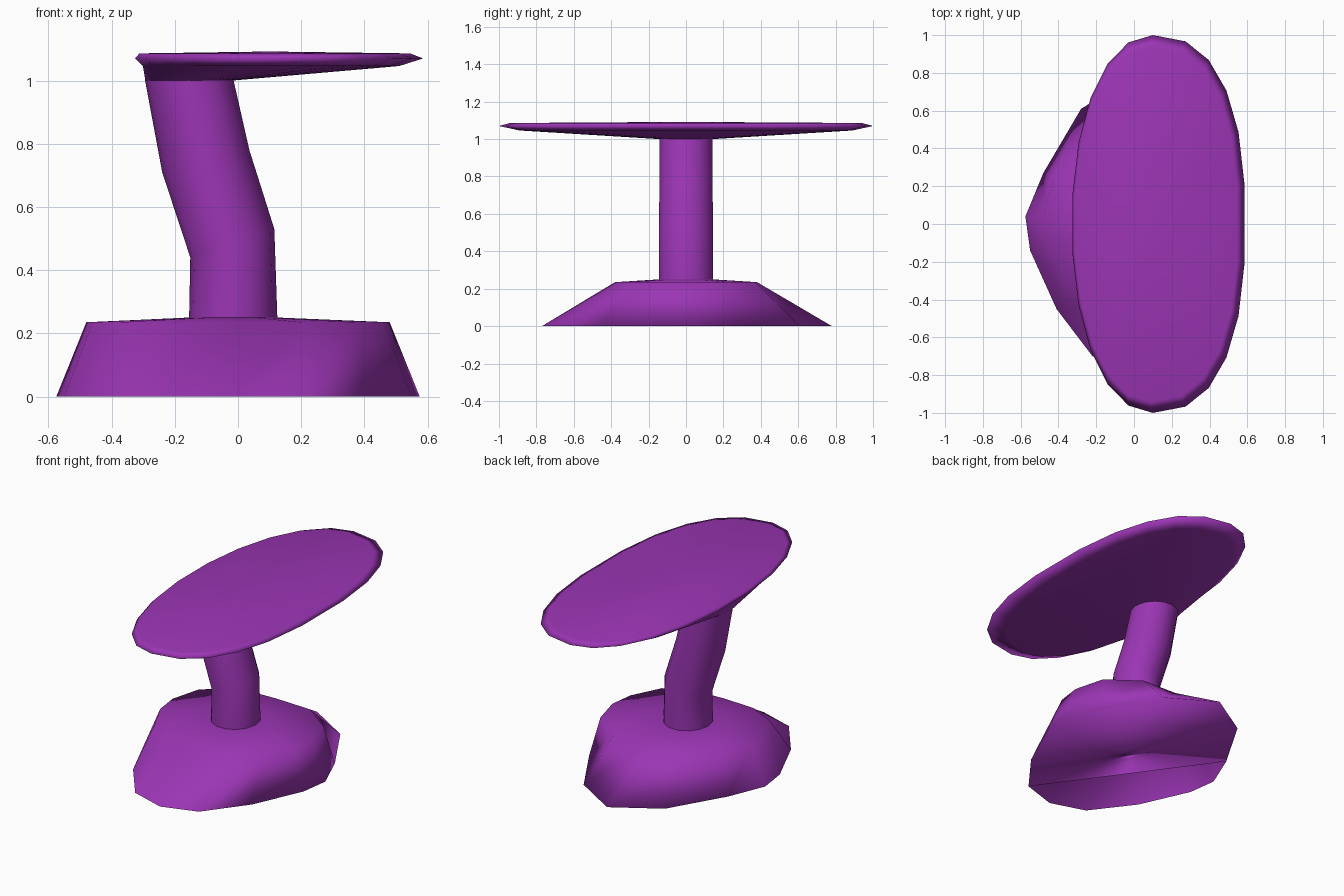
import bpy, bmesh, math

cube = bpy.data.objects.get("Cube")
if cube:
    bpy.data.objects.remove(cube, do_unlink=True)

purple = bpy.data.materials.new("purple")
purple.use_nodes = True
colour = (0.33, 0.036, 0.46, 1)
purple.diffuse_color = colour
purple.node_tree.nodes["Principled BSDF"].inputs["Base Color"].default_value = colour


def loft(name, rings, tip=None, floor=None):
    """Skin a stack of equal rings; tip closes the last ring, floor part of the first."""
    bm = bmesh.new()
    loops = [[bm.verts.new(p) for p in ring] for ring in rings]
    n = len(loops[0])
    for low, high in zip(loops, loops[1:]):
        for i in range(n):
            j = (i + 1) % n
            bm.faces.new((low[i], low[j], high[j], high[i]))
    if tip:
        peak = bm.verts.new(tip)
        for i in range(n):
            bm.faces.new((loops[-1][i], loops[-1][(i + 1) % n], peak))
    if floor:
        bm.faces.new([loops[0][i] for i in reversed(floor)])
    mesh = bpy.data.meshes.new(name)
    bm.to_mesh(mesh)
    bm.free()
    mesh.materials.append(purple)
    for face in mesh.polygons:
        face.use_smooth = True
    ob = bpy.data.objects.new(name, mesh)
    bpy.context.collection.objects.link(ob)
    return ob


def oval(n, cx, rx, ry, z, tilt=0.0):
    """Ellipse around (cx, 0); tilt raises its +x side."""
    out = []
    for i in range(n):
        a = math.tau * i / n
        out.append((cx + rx * math.cos(a), ry * math.sin(a), z + tilt * math.cos(a)))
    return out


def mirrored(half, z):
    """Counter-clockwise ring from the +x half outline, listed front to back."""
    left = [(-x, y) for x, y in reversed(half[1:-1])]
    return [(x, y, z) for x, y in half + left]


# Base: flared block, its floor open along the front-left side
foot = [(0, -.77), (.22, -.7), (.41, -.45), (.55, -.14),
        (.575, .04), (.48, .27), (.28, .61), (0, .78)]
rim = [(0, -.38), (.2, -.37), (.37, -.29), (.46, -.11),
       (.48, .04), (.43, .23), (.24, .37), (0, .38)]
foot_ring = mirrored(foot, 0)
rim_ring = mirrored(rim, .235)
collar = []
for x, y, z in rim_ring:
    a = math.atan2(y, x)
    collar.append((-.015 + .14 * math.cos(a), .145 * math.sin(a), .25))
loft("base", [foot_ring, rim_ring, collar], tip=(-.015, 0, .25),
     floor=list(range(1, 10)))

# Stem: bent column leaning to the right
loft("stem", [
    oval(14, -.015, .14, .148, .235),
    oval(14, -.018, .133, .148, .485, .045),
    oval(14, -.102, .138, .146, .745, .035),
    oval(14, -.155, .14, .145, 1.005),
])


# Tabletop: thin rounded slab, cone-shaped below
def top_ring(scale, z):
    ring = []
    for i in range(22):
        a = math.tau * (i + .5) / 22
        c, s = math.cos(a), math.sin(a)
        rx, power = (.49, .82) if c > 0 else (.43, .95)
        x = .1 + math.copysign(rx * abs(c) ** power, c)
        y = math.copysign(abs(s) ** power, s)
        ring.append((-.1 + (x + .1) * scale, y * scale, z))
    return ring


edge = top_ring(1, 1.07)
neck = []
for x, y, z in edge:
    a = math.atan2(y, (x - .12) * 2.1)
    neck.append((-.155 + .14 * math.cos(a), .145 * math.sin(a), 1.0))
loft("tabletop", [neck, top_ring(.89, 1.046), edge, top_ring(.94, 1.086)],
     tip=(.1, 0, 1.092))
